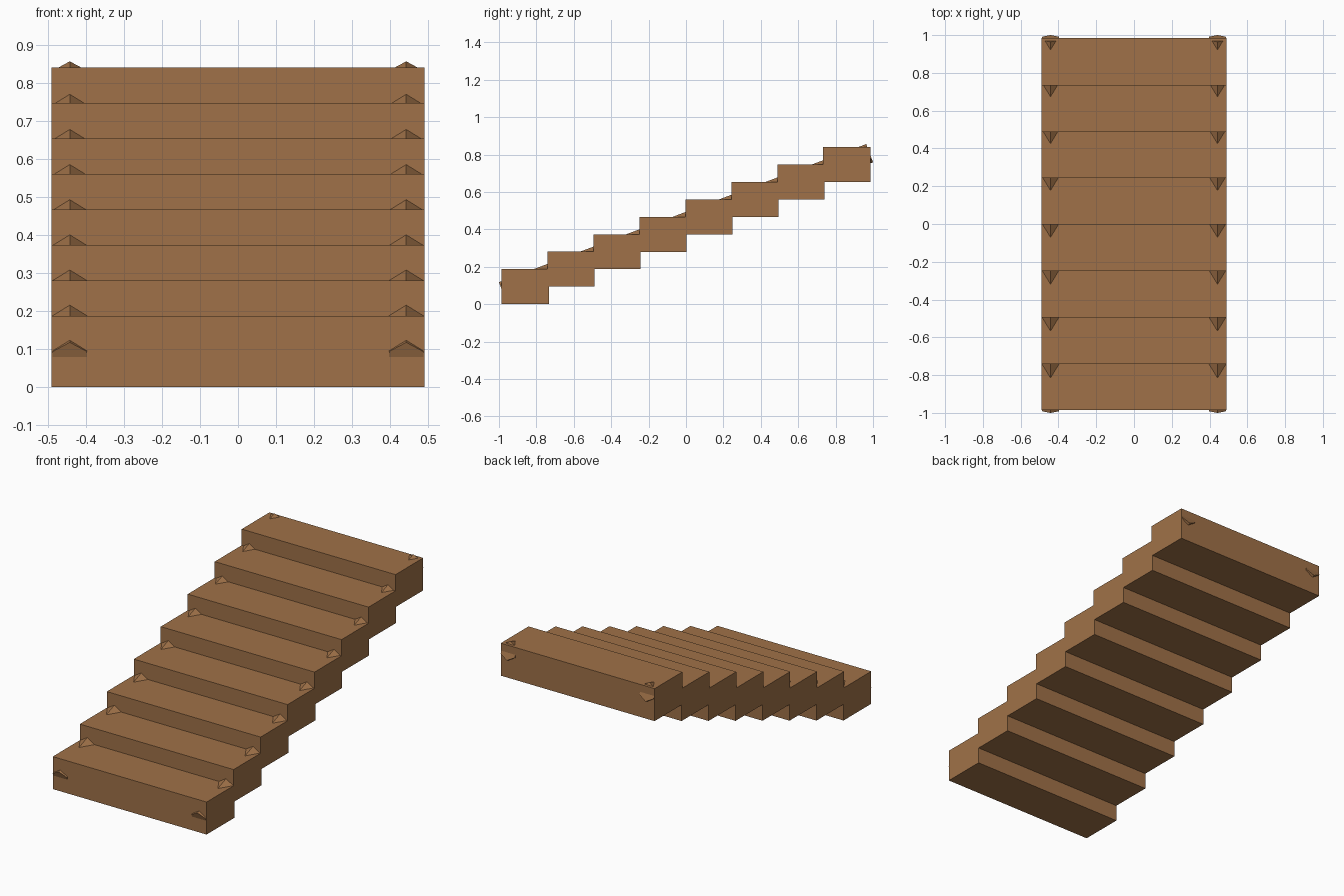
import bpy, math

cube = bpy.data.objects.get("Cube")
if cube:
    bpy.data.objects.remove(cube, do_unlink=True)

STEPS = 8
WIDTH, DEPTH, HEIGHT = 0.98, 0.252, 0.187
RUN, RISE = 0.2456, 0.0933

wood = bpy.data.materials.new("brown wood")
wood.use_nodes = True
color = (0.35, 0.167, 0.065, 1)
wood.diffuse_color = color
wood.node_tree.nodes["Principled BSDF"].inputs["Base Color"].default_value = color


def finish(name):
    obj = bpy.context.object
    obj.name = name
    obj.data.materials.append(wood)
    return obj


# Solid block treads, each overlapping the next slightly
for i in range(STEPS):
    y = (i - (STEPS - 1) / 2) * RUN
    bpy.ops.mesh.primitive_cube_add(size=1, location=(0, y, HEIGHT / 2 + i * RISE))
    step = finish(f"step_{i + 1}")
    step.scale = (WIDTH, DEPTH, HEIGHT)

# Six-sided sloping beams running through the steps, one edge upward
slope = math.atan(0.376)
for name, x in (("left_beam", 0.442), ("right_beam", -0.442)):
    bpy.ops.mesh.primitive_cylinder_add(
        vertices=6, radius=0.052, depth=2.098, location=(x, 0, 0.438),
        rotation=(slope - math.pi / 2, 0, 0))
    finish(name)
